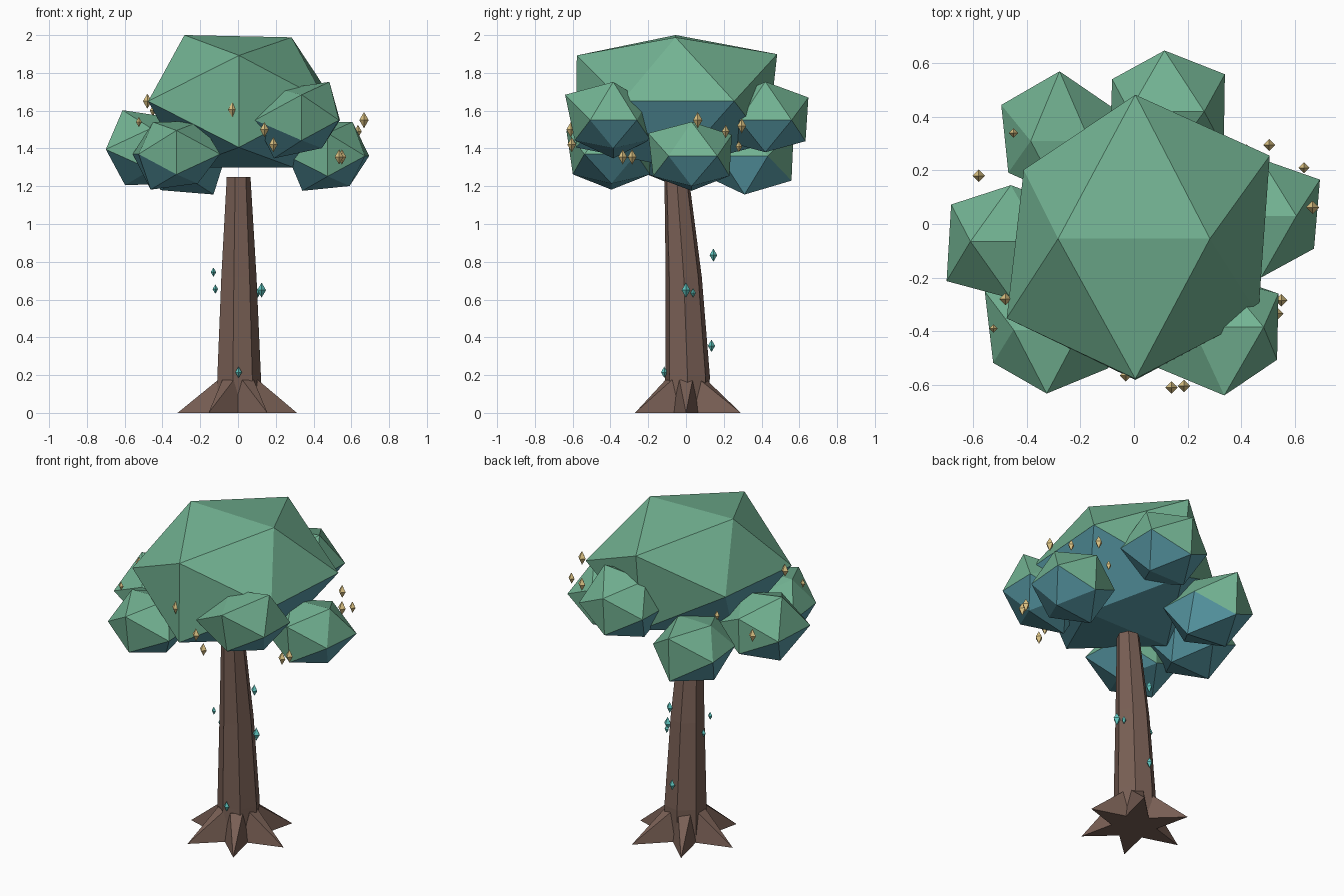
import bpy, bmesh
from math import cos, sin, pi, sqrt

if "Cube" in bpy.data.objects:
    bpy.data.objects.remove(bpy.data.objects["Cube"])


def material(name, rgb):
    m = bpy.data.materials.new(name)
    m.diffuse_color = (*rgb, 1)
    m.use_nodes = True
    m.node_tree.nodes["Principled BSDF"].inputs["Base Color"].default_value = m.diffuse_color
    return m


LEAF = material("leaf", (0.17, 0.45, 0.29))
UNDER = material("leaf_underside", (0.10, 0.33, 0.39))
BARK = material("bark", (0.19, 0.115, 0.09))
GOLD = material("gold_crystal", (0.75, 0.57, 0.24))
TEAL = material("teal_crystal", (0.12, 0.58, 0.54))


def finish(name, bm, *mats):
    bmesh.ops.recalc_face_normals(bm, faces=bm.faces)
    me = bpy.data.meshes.new(name)
    if len(mats) > 1:  # downward faces get the second material
        bm.normal_update()
        for f in bm.faces:
            f.material_index = int(f.normal.z < -0.2)
    for m in mats:
        me.materials.append(m)
    bm.to_mesh(me)
    bm.free()
    ob = bpy.data.objects.new(name, me)
    bpy.context.collection.objects.link(ob)
    return ob


# Foliage clumps: icosahedron whose corners are pushed in and out radially
A = 1 / sqrt(1 + ((1 + sqrt(5)) / 2) ** 2)
T = A * (1 + sqrt(5)) / 2
ICO = [(-A, 0, T), (A, 0, T), (0, -T, A), (0, T, A),
       (-T, -A, 0), (T, -A, 0), (T, A, 0), (-T, A, 0),
       (0, -T, -A), (0, T, -A), (-A, 0, -T), (A, 0, -T)]


def clump(name, centre, squash, radii):
    bm = bmesh.new()
    vs = [bm.verts.new(p) for p in ICO]
    bmesh.ops.convex_hull(bm, input=vs)
    for v, r in zip(vs, radii):
        v.co *= r
        v.co.z *= squash
    ob = finish(name, bm, LEAF, UNDER)
    ob.location = centre


clump("crown", (0.005, -0.055, 1.65), 0.75,
      (.549, .53, .615, .632, .565, .54, .59, .49, .62, .57, .55, .55))
clump("foliage_front_right", (.337, -.385, 1.55), 0.85,
      (.225, .28, .30, .208, .29, .232, .238, .25, .24, .23, .28, .205))
clump("foliage_right", (.475, .03, 1.36), 0.85,
      (.24, .25, .27, .25, .25, .232, .258, .24, .24, .235, .255, .22))
clump("foliage_front_left", (-.326, -.395, 1.37), 0.85,
      (.235, .24, .28, .24, .235, .272, .25, .272, .24, .24, .26, .215))
clump("foliage_left", (-.46, -.065, 1.395), 0.85,
      (.287, .23, .25, .247, .282, .25, .25, .262, .24, .24, .262, .25))
clump("foliage_back_left", (-.278, .31, 1.36), 0.85,
      (.205, .213, .24, .306, .225, .25, .235, .256, .24, .292, .25, .282))
clump("foliage_back_right", (.114, .42, 1.55), 0.85,
      (.25, .282, .24, .268, .24, .26, .265, .23, .25, .25, .235, .235))

# Trunk: leaning, tapered seven-sided column (z, y offset, radius)
SIDES = 7
bm = bmesh.new()
rings = []
for z, y, r in [(0, .005, .122), (.2, .008, .121), (.72, -.012, .098), (1.25, -.05, .066)]:
    rings.append([bm.verts.new((r * cos(2 * pi * i / SIDES), y + r * sin(2 * pi * i / SIDES), z))
                  for i in range(SIDES)])
for lo, hi in zip(rings, rings[1:]):
    for i in range(SIDES):
        j = (i + 1) % SIDES
        bm.faces.new((lo[i], lo[j], hi[j], hi[i]))
bm.faces.new(rings[0])
bm.faces.new(rings[-1])
finish("trunk", bm, BARK)

# Six pointed roots
for k, reach in enumerate((.312, .335, .32, .32, .312, .312)):
    a = k * pi / 3
    bm = bmesh.new()
    pts = [(reach, 0, 0), (.075, .075, 0), (.075, -.075, 0),
           (.105, .035, .175), (.105, -.035, .175), (.04, 0, .16)]
    vs = [bm.verts.new((x * cos(a) - y * sin(a), x * sin(a) + y * cos(a), z)) for x, y, z in pts]
    bmesh.ops.convex_hull(bm, input=vs)
    finish(f"root_{k + 1}", bm, BARK)


# Small floating crystals: stretched octahedra
def crystal(name, mat, x, y, z, h):
    bm = bmesh.new()
    w = h * 0.58
    vs = [bm.verts.new(p) for p in ((w, 0, 0), (-w, 0, 0), (0, w, 0), (0, -w, 0), (0, 0, h), (0, 0, -h))]
    bmesh.ops.convex_hull(bm, input=vs)
    finish(name, bm, mat).location = (x, y, z)


gold = [(-.58, .18, 1.45, .04), (-.45, .34, 1.6, .03), (-.48, -.28, 1.65, .04),
        (-.525, -.39, 1.54, .027), (-.03, -.565, 1.605, .04), (.14, -.61, 1.5, .04),
        (.187, -.605, 1.42, .04), (.505, .295, 1.52, .04), (.635, .21, 1.49, .035),
        (.667, .062, 1.55, .043), (.55, -.285, 1.355, .04), (.535, -.335, 1.355, .04),
        (.42, .28, 1.41, .03)]
teal = [(.125, 0, .65, .04), (.105, .038, .635, .025), (.003, -.115, .215, .03),
        (.01, .145, .835, .035), (0, .135, .355, .033), (-.13, -.05, .745, .025),
        (-.12, 0, .655, .025)]
for i, c in enumerate(gold):
    crystal(f"gold_crystal_{i + 1}", GOLD, *c)
for i, c in enumerate(teal):
    crystal(f"teal_crystal_{i + 1}", TEAL, *c)
